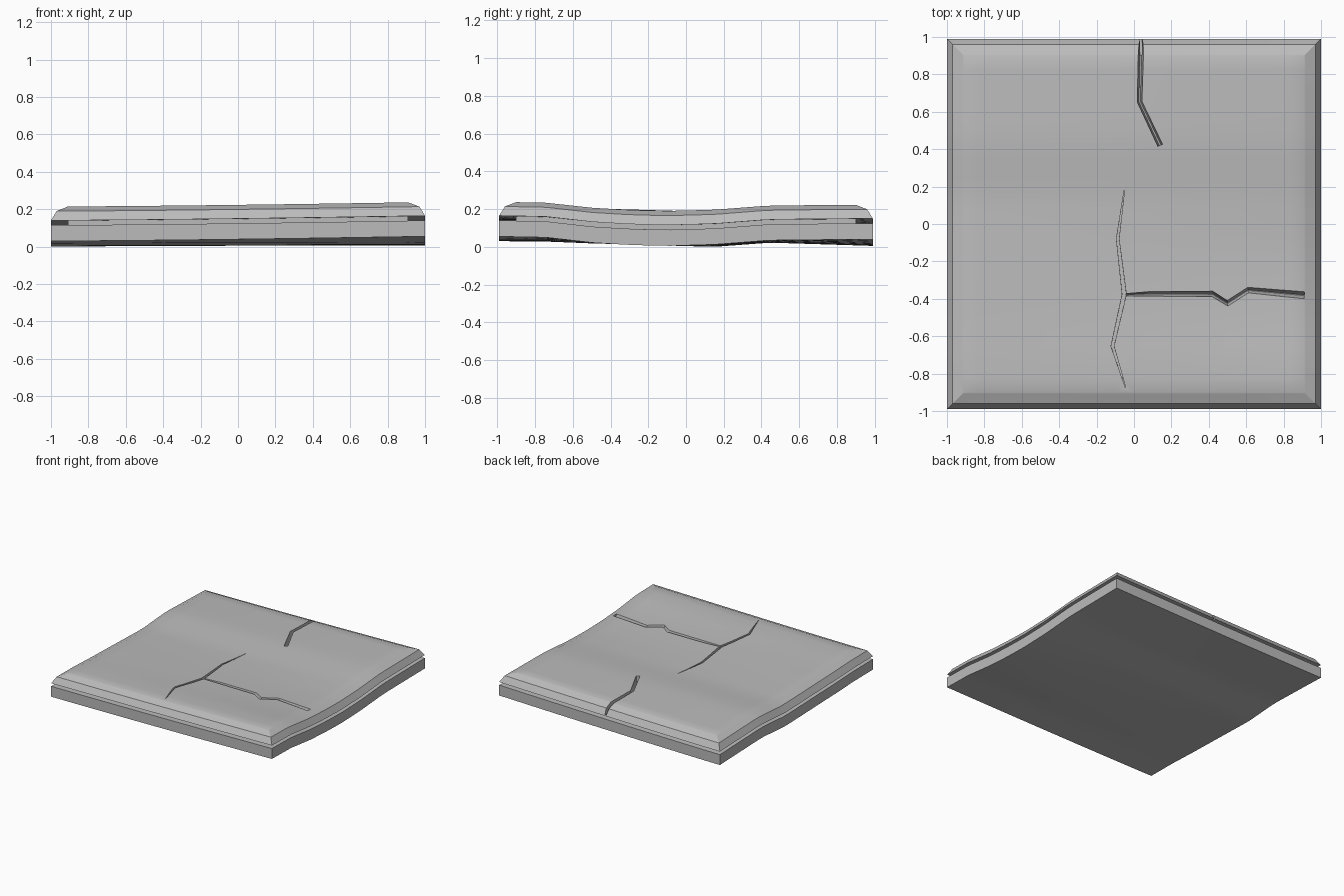
import bpy, bmesh, math
from mathutils import Vector

if "Cube" in bpy.data.objects:
    bpy.data.objects.remove(bpy.data.objects["Cube"], do_unlink=True)

stone = bpy.data.materials.new("grey_stone")
stone.use_nodes = True
GREY = (0.5, 0.5, 0.5, 1)
stone.diffuse_color = GREY
stone.node_tree.nodes["Principled BSDF"].inputs["Base Color"].default_value = GREY

TOP = 0.185      # flat top height before the slab is warped
CELLS = 24


def add_object(name, bm):
    bmesh.ops.recalc_face_normals(bm, faces=bm.faces)
    mesh = bpy.data.meshes.new(name)
    bm.to_mesh(mesh)
    bm.free()
    mesh.materials.append(stone)
    obj = bpy.data.objects.new(name, mesh)
    bpy.context.collection.objects.link(obj)
    return obj


def loft(bm, rings):
    """Skin a list of vertex rings and close both ends."""
    for a, b in zip(rings, rings[1:]):
        n = len(a)
        for i in range(n):
            bm.faces.new((a[i], a[(i + 1) % n], b[(i + 1) % n], b[i]))
    bm.faces.new(rings[0])
    bm.faces.new(rings[-1])


def square_slab(name, profile):
    """Square body from (half width, height) steps, sliced into a grid."""
    bm = bmesh.new()
    corners = ((-1, -1), (1, -1), (1, 1), (-1, 1))
    loft(bm, [[bm.verts.new((x * h, y * h, z)) for x, y in corners] for h, z in profile])
    for axis in (Vector((1, 0, 0)), Vector((0, 1, 0))):
        for i in range(1, CELLS):
            geom = bm.verts[:] + bm.edges[:] + bm.faces[:]
            bmesh.ops.bisect_plane(bm, geom=geom, plane_co=axis * (2 * i / CELLS - 1),
                                   plane_no=axis, dist=1e-5)
    return add_object(name, bm)


def crack_cutter(name, path, depth, floor):
    """Groove-shaped cutter along (x, y, width) points; floor is the bottom width ratio."""
    bm = bmesh.new()
    pts = [Vector(p[:2]) for p in path]
    rings = []
    for i, (p, (_, _, w)) in enumerate(zip(pts, path)):
        along = (pts[min(i + 1, len(pts) - 1)] - pts[max(i - 1, 0)]).normalized()
        side = Vector((-along.y, along.x)) * w / 2
        section = ((-1, TOP + 0.06), (-1, TOP), (-floor, TOP - depth),
                   (floor, TOP - depth), (1, TOP), (1, TOP + 0.06))
        rings.append([bm.verts.new((*(p + side * s), z)) for s, z in section])
    loft(bm, rings)
    obj = add_object(name, bm)
    obj.hide_render = True
    return obj


# Height of the sagging slab along its left and right edges, front to back
KNOTS = (-1, -0.75, -0.5, -0.3, -0.1, 0.15, 0.45, 1)
MINUS_SIDE = (0.03, 0.028, 0.018, 0.013, 0.007, 0, 0.022, 0.005)
PLUS_SIDE = (0.055, 0.05, 0.022, 0.01, 0.005, 0.012, 0.035, 0.04)


def sample(values, y):
    for i in range(len(KNOTS) - 1):
        if y <= KNOTS[i + 1] or i == len(KNOTS) - 2:
            t = (y - KNOTS[i]) / (KNOTS[i + 1] - KNOTS[i])
            return values[i] + t * (values[i + 1] - values[i])


def warp(obj):
    for v in obj.data.vertices:
        x, y, z = v.co
        t = max(0, (x + 1) / 2) ** 1.4
        v.co.z = z + sample(MINUS_SIDE, y) * (1 - t) + sample(PLUS_SIDE, y) * t
        v.co.y = y * 0.99
    obj.data.shade_smooth()
    obj.data.set_sharp_from_angle(angle=math.radians(30))


# Lower slab, and upper slab with its recessed neck and bevelled rim
base_slab = square_slab("base_slab", [(1, 0), (1, 0.085)])
top_slab = square_slab("top_slab", [(0.91, 0.085), (0.91, 0.11), (1, 0.11),
                                    (0.97, 0.16), (0.91, TOP)])

# Cracks
cutters = [
    crack_cutter("back_crack_cutter",
                 [(0.04, 1.05, 0.03), (0.03, 0.66, 0.025), (0.14, 0.425, 0.028)], 0.082, 0.3),
    crack_cutter("side_crack_cutter",
                 [(-0.045, -0.382, 0.012), (0.09, -0.377, 0.025), (0.42, -0.378, 0.03),
                  (0.5, -0.428, 0.03), (0.61, -0.357, 0.03), (0.91, -0.385, 0.038)], 0.05, 0.1),
    crack_cutter("long_crack_cutter",
                 [(-0.052, 0.18, 0.002), (-0.087, -0.08, 0.014), (-0.052, -0.38, 0.022),
                  (-0.115, -0.66, 0.016), (-0.045, -0.885, 0.002)], 0.04, 0.95),
]
for cutter in cutters:
    mod = top_slab.modifiers.new(cutter.name, 'BOOLEAN')
    mod.operation = 'DIFFERENCE'
    mod.solver = 'EXACT'
    mod.object = cutter
bpy.context.view_layer.update()
graph = bpy.context.evaluated_depsgraph_get()
cut_mesh = bpy.data.meshes.new_from_object(top_slab.evaluated_get(graph))
top_slab.modifiers.clear()
top_slab.data = cut_mesh
for cutter in cutters:
    bpy.data.objects.remove(cutter, do_unlink=True)

# Bend both slabs together
for slab in (base_slab, top_slab):
    warp(slab)
